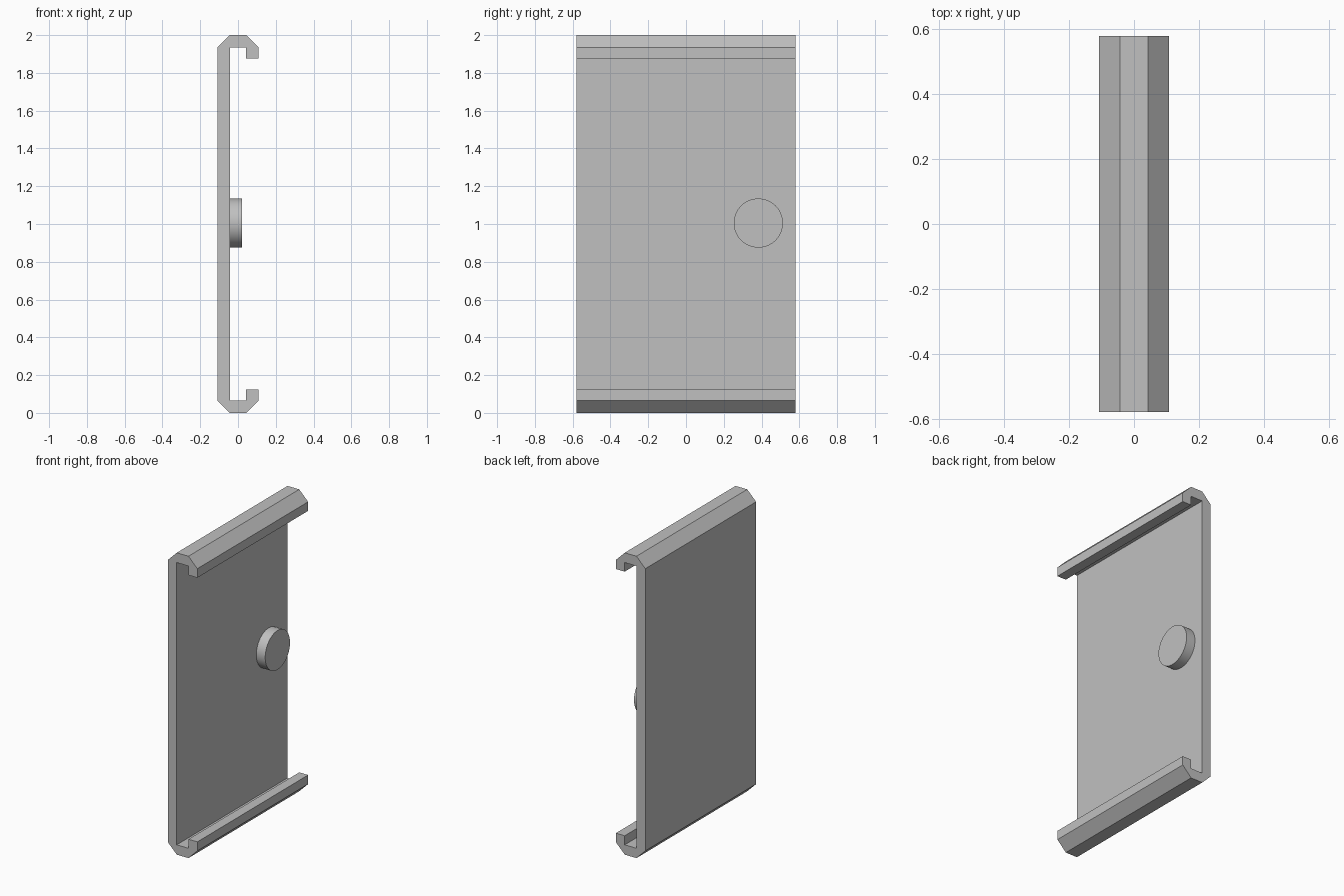
import bpy
import bmesh
from math import radians
from mathutils import Matrix, Vector

cube = bpy.data.objects.get("Cube")
if cube:
    bpy.data.objects.remove(cube, do_unlink=True)

HEIGHT, HALF_DEPTH = 2.0, 0.58
OUTER, INNER = 0.108, 0.043     # half widths of the channel
WALL, LIP = 0.065, 0.125        # bend height and lip height

grey = bpy.data.materials.new("plain grey")
grey.use_nodes = True
colour = (0.53, 0.53, 0.53, 1)
grey.diffuse_color = colour
grey.node_tree.nodes["Principled BSDF"].inputs["Base Color"].default_value = colour


def finish(name, bm):
    bmesh.ops.recalc_face_normals(bm, faces=bm.faces)
    mesh = bpy.data.meshes.new(name)
    bm.to_mesh(mesh)
    bm.free()
    mesh.materials.append(grey)
    obj = bpy.data.objects.new(name, mesh)
    bpy.context.collection.objects.link(obj)
    return obj


# Channel panel: half profile mirrored top to bottom, then extruded along y
lower = [(-INNER, WALL), (INNER, WALL), (INNER, LIP), (OUTER, LIP),
         (OUTER, WALL), (INNER, 0), (-INNER, 0), (-OUTER, WALL)]
profile = lower + [(x, HEIGHT - z) for x, z in reversed(lower)]
bm = bmesh.new()
face = bm.faces.new([bm.verts.new((x, -HALF_DEPTH, z)) for x, z in profile])
result = bmesh.ops.extrude_face_region(bm, geom=[face], use_keep_orig=True)
moved = [v for v in result["geom"] if isinstance(v, bmesh.types.BMVert)]
bmesh.ops.translate(bm, verts=moved, vec=Vector((0, 2 * HALF_DEPTH, 0)))
finish("channel_panel", bm)

# Round knob standing on the inner face of the panel
bm = bmesh.new()
thickness = 0.065
placement = (Matrix.Translation((-INNER + thickness / 2, 0.383, 1.005))
             @ Matrix.Rotation(radians(90), 4, "Y"))
bmesh.ops.create_cone(bm, cap_ends=True, segments=64, radius1=0.13,
                      radius2=0.13, depth=thickness, matrix=placement)
knob = finish("round_knob", bm)
bpy.ops.object.select_all(action="DESELECT")
knob.select_set(True)
bpy.context.view_layer.objects.active = knob
bpy.ops.object.shade_smooth_by_angle(angle=radians(30))
